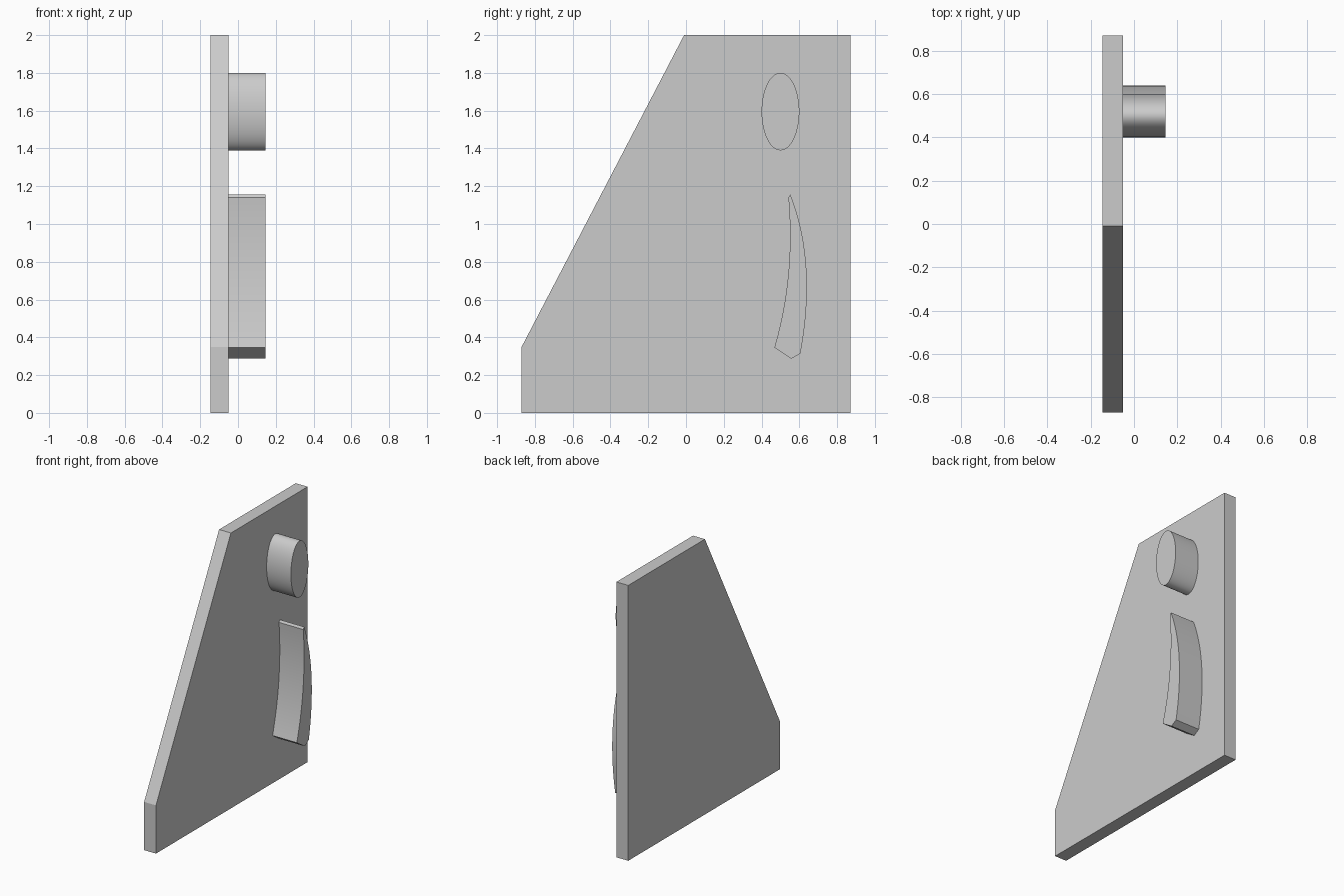
import bpy, bmesh, math
from mathutils import Vector
from mathutils.geometry import interpolate_bezier

cube = bpy.data.objects.get("Cube")
if cube:
    bpy.data.objects.remove(cube, do_unlink=True)

grey = bpy.data.materials.new("plain_grey")
grey.use_nodes = True
colour = (0.6, 0.6, 0.6, 1)
grey.diffuse_color = colour
grey.node_tree.nodes["Principled BSDF"].inputs["Base Color"].default_value = colour


def extrude_profile(name, profile, x0, x1, smooth=False):
    """Extrude a (y, z) outline along x from x0 to x1."""
    bm = bmesh.new()
    face = bm.faces.new([bm.verts.new((x0, y, z)) for y, z in profile])
    out = bmesh.ops.extrude_face_region(bm, geom=[face], use_keep_orig=True)
    verts = [v for v in out["geom"] if isinstance(v, bmesh.types.BMVert)]
    bmesh.ops.translate(bm, vec=(x1 - x0, 0, 0), verts=verts)
    bmesh.ops.recalc_face_normals(bm, faces=bm.faces)
    mesh = bpy.data.meshes.new(name)
    bm.to_mesh(mesh)
    bm.free()
    mesh.materials.append(grey)
    obj = bpy.data.objects.new(name, mesh)
    bpy.context.collection.objects.link(obj)
    if smooth:
        bpy.ops.object.select_all(action="DESELECT")
        obj.select_set(True)
        bpy.context.view_layer.objects.active = obj
        bpy.ops.object.shade_smooth_by_angle(angle=math.radians(25))
    return obj


def arc(*points, steps=24):
    """Sample a cubic curve given its start, two handles and end."""
    curve = interpolate_bezier(*[Vector((y, z, 0)) for y, z in points], steps)
    return [(p.x, p.y) for p in curve]


BACK, FACE, FRONT = -0.145, -0.05, 0.145

# Flat slanted plate
extrude_profile("plate", [(-0.87, 0), (0.87, 0), (0.87, 2), (-0.01, 2), (-0.87, 0.35)],
                BACK, FACE)

# Oval peg
sides = 64
angles = [2 * math.pi * i / sides for i in range(sides)]
oval = [(0.5 + 0.1 * math.cos(a), 1.595 + 0.205 * math.sin(a)) for a in angles]
extrude_profile("oval_peg", oval, FACE, FRONT, smooth=True)

# Curved blade, with a blunt pointed foot
inner = arc((0.542, 1.14), (0.565, 0.88), (0.545, 0.61), (0.468, 0.346))
outer = arc((0.605, 0.314), (0.66, 0.6), (0.655, 0.9), (0.552, 1.156))
extrude_profile("curved_blade", inner + [(0.558, 0.287)] + outer, FACE, FRONT, smooth=True)
